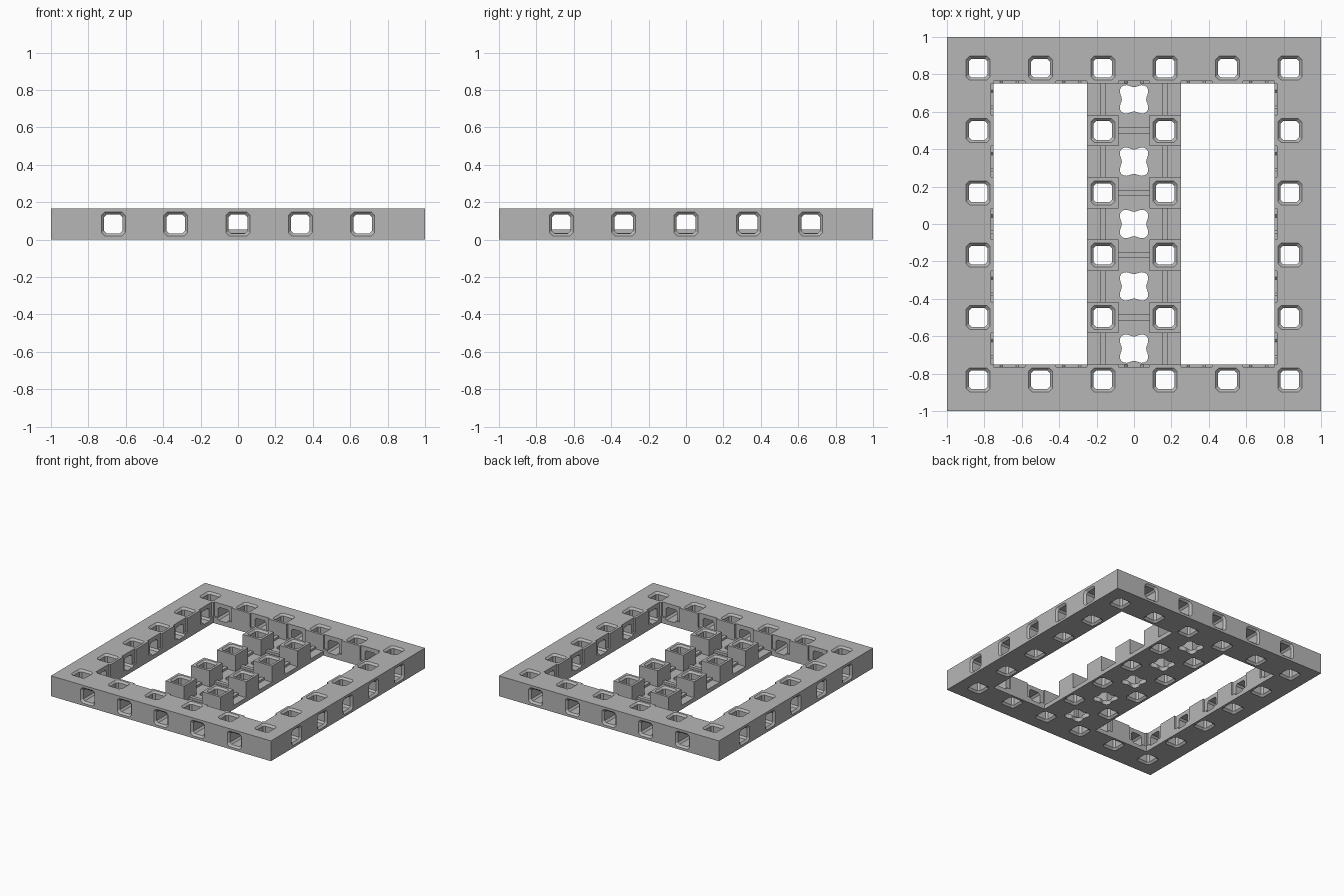
import bpy, bmesh, math

if "Cube" in bpy.data.objects:
    bpy.data.objects.remove(bpy.data.objects["Cube"])

P = 1 / 3          # hole pitch
H = 1 / 6          # total height
S = 1 / 6          # post side
IN = 0.75          # inner edge of the frame
FLOOR, RIB = 0.035, 0.053

grey = bpy.data.materials.new("plain grey")
grey.diffuse_color = (0.47, 0.47, 0.47, 1)
grey.use_nodes = True
grey.node_tree.nodes["Principled BSDF"].inputs["Base Color"].default_value = grey.diffuse_color


def box(bm, x0, x1, y0, y1, z0, z1):
    vs = bmesh.ops.create_cube(bm, size=1)["verts"]
    for v in vs:
        v.co = ((x0 + x1) / 2 + v.co.x * (x1 - x0),
                (y0 + y1) / 2 + v.co.y * (y1 - y0),
                (z0 + z1) / 2 + v.co.z * (z1 - z0))


def loft(bm, rings):
    """Closed solid through rings of equal point count."""
    rows = [[bm.verts.new(p) for p in r] for r in rings]
    n = len(rows[0])
    for a, b in zip(rows, rows[1:]):
        for i in range(n):
            j = (i + 1) % n
            bm.faces.new((a[i], a[j], b[j], b[i]))
    bm.faces.new(rows[0][::-1])
    bm.faces.new(rows[-1])


def octagon(h):
    c = h * 0.72
    return [(h, -c), (h, c), (c, h), (-c, h), (-h, c), (-h, -c), (-c, -h), (c, -h)]


def make(name, bm):
    bmesh.ops.recalc_face_normals(bm, faces=bm.faces)
    me = bpy.data.meshes.new(name)
    bm.to_mesh(me)
    bm.free()
    me.materials.append(grey)
    ob = bpy.data.objects.new(name, me)
    bpy.context.collection.objects.link(ob)
    return ob


def combine(ob, tool, op="DIFFERENCE", keep=False):
    m = ob.modifiers.new("bool", "BOOLEAN")
    m.operation, m.object, m.solver = op, tool, "EXACT"
    dg = bpy.context.evaluated_depsgraph_get()
    me = bpy.data.meshes.new_from_object(ob.evaluated_get(dg))
    ob.modifiers.clear()
    ob.data = me
    if not keep:
        bpy.data.objects.remove(tool)


posts_xy = [(x, y) for x in (-P / 2, P / 2) for y in (-1.5 * P, -P / 2, P / 2, 1.5 * P)]
steps = [k * P for k in range(-2, 3)]
ends = [(k + 0.5) * P for k in range(-3, 3)]
rim = max(ends)


def vertical_hole(bm, x, y):
    prof = [(-0.015, 0.078), (0.015, 0.05), (H - 0.015, 0.05), (H + 0.015, 0.078)]
    loft(bm, [[(x + u, y + v, z) for u, v in octagon(h)] for z, h in prof])


# outer frame
bm = bmesh.new()
box(bm, -1, 1, -1, 1, 0, H)
frame = make("outer_frame", bm)
bm = bmesh.new()
box(bm, -IN, IN, -IN, IN, -0.1, H + 0.1)
combine(frame, make("opening_cutter", bm))

# shallow recesses between the posts on the inner walls
bm = bmesh.new()
for s in (-1, 1):
    a, b = sorted((s * (IN - 0.05), s * (IN + 0.015)))
    for t in steps:
        box(bm, t - S / 2, t + S / 2, a, b, 0.05, H + 0.1)
        if abs(t) < 0.6:
            box(bm, a, b, t - S / 2, t + S / 2, 0.05, H + 0.1)
corner = bmesh.new()
for s in (-1, 1):
    a, b = sorted((s * (IN - 0.05), s * (IN + 0.015)))
    for t in (steps[0], steps[-1]):
        box(corner, a, b, t - S / 2, t + S / 2, 0.05, H + 0.1)
combine(frame, make("recess_cutter", bm))
combine(frame, make("corner_recess_cutter", corner))

# vertical and sideways holes of the frame
bm = bmesh.new()
for x in ends:
    for y in ends:
        if max(abs(x), abs(y)) > rim - 0.01:
            vertical_hole(bm, x, y)
prof = [(1.015, 0.078), (0.985, 0.05), (0.735, 0.05)]
for s in (-1, 1):
    for t in steps:
        loft(bm, [[(t + u, s * d, H / 2 + v) for u, v in octagon(h)] for d, h in prof])
        loft(bm, [[(s * d, t + u, H / 2 + v) for u, v in octagon(h)] for d, h in prof])
combine(frame, make("frame_hole_cutter", bm))

# middle bridge: low floor with square posts
bm = bmesh.new()
box(bm, -0.25, 0.25, -IN, IN, 0, FLOOR)
bridge = make("middle_bridge", bm)
bm = bmesh.new()
for x, y in posts_xy:
    box(bm, x - S / 2, x + S / 2, y - S / 2, y + S / 2, 0.02, H)
combine(bridge, make("bridge_posts", bm), "UNION")

# low ribs linking the posts
bm = bmesh.new()
for s in (-1, 1):
    for t in steps:
        x = s * P / 2
        box(bm, x - 0.015, x + 0.015, t - S / 2, t + S / 2, FLOOR - 0.01, RIB)
for t in ends[1:-1]:
    box(bm, -S / 2, S / 2, t - 0.015, t + 0.015, FLOOR - 0.01, RIB)
make("bridge_ribs", bm)

# post holes and four-lobed floor holes
bm = bmesh.new()
for x, y in posts_xy:
    vertical_hole(bm, x, y)
lobes = []
for i in range(40):
    a = math.tau * i / 40
    r = 0.08 - 0.015 * math.cos(4 * a)
    lobes.append((r * math.cos(a), r * math.sin(a)))
for t in steps:
    loft(bm, [[(u, t + v, z) for u, v in lobes] for z in (-0.05, FLOOR + 0.05)])
combine(bridge, make("bridge_hole_cutter", bm))
